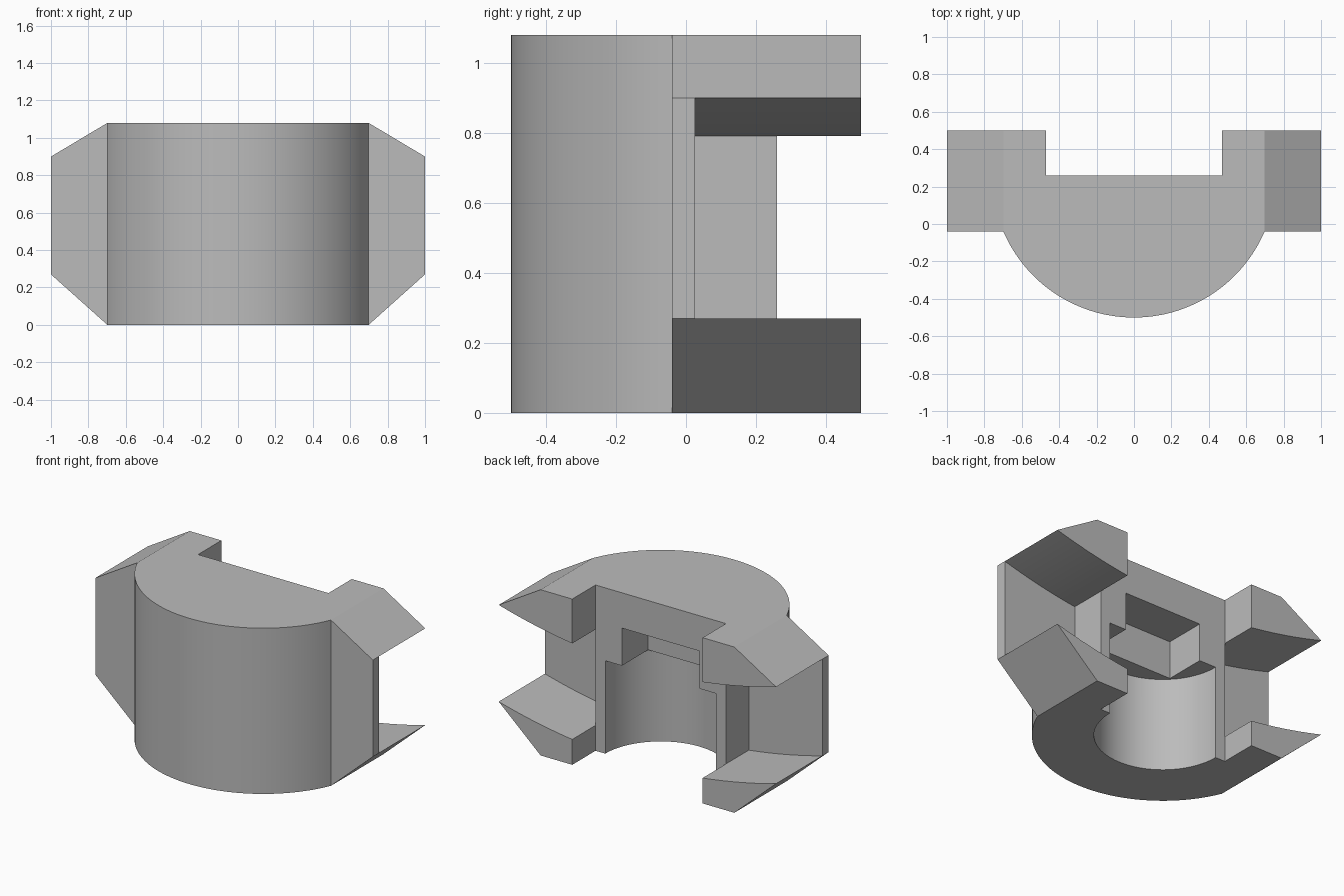
import bpy, bmesh
from math import sin, cos, asin, pi
from mathutils import Vector

cube = bpy.data.objects.get("Cube")
if cube:
    bpy.data.objects.remove(cube, do_unlink=True)

grey = bpy.data.materials.new("plain grey")
grey.use_nodes = True
colour = (0.5, 0.5, 0.5, 1)
grey.diffuse_color = colour
grey.node_tree.nodes["Principled BSDF"].inputs["Base Color"].default_value = colour

HEIGHT = 1.08
BACK = 0.26       # back plane of the core, also the arc centre
RADIUS = 0.76
STEP = 0.47       # half width of the core
SHOULDER = -0.04  # front plane of the wings


def prism(name, outline, low, high, axis="z"):
    """Extrude a flat outline along z (outline x, y) or along y (outline x, z)."""
    def place(a, b, h):
        return Vector((a, b, h) if axis == "z" else (a, h, b))
    bm = bmesh.new()
    face = bm.faces.new([bm.verts.new(place(a, b, low)) for a, b in outline])
    out = bmesh.ops.extrude_face_region(bm, geom=[face])
    verts = [v for v in out["geom"] if isinstance(v, bmesh.types.BMVert)]
    bmesh.ops.translate(bm, verts=verts, vec=place(0, 0, high - low))
    bmesh.ops.recalc_face_normals(bm, faces=bm.faces)
    mesh = bpy.data.meshes.new(name)
    bm.to_mesh(mesh)
    bm.free()
    mesh.materials.append(grey)
    obj = bpy.data.objects.new(name, mesh)
    bpy.context.collection.objects.link(obj)
    return obj


def carve(target, tool, operation="DIFFERENCE"):
    """Apply a boolean and discard the tool."""
    mod = target.modifiers.new("carve", "BOOLEAN")
    mod.operation, mod.solver, mod.object = operation, "EXACT", tool
    bpy.context.view_layer.objects.active = target
    bpy.ops.object.modifier_apply(modifier=mod.name)
    bpy.data.objects.remove(tool, do_unlink=True)


def box(name, half, front, back, low, high):
    return prism(name, [(-half, front), (half, front), (half, back), (-half, back)], low, high)


# Plan of the body: round front, square wings, stepped back
limit = asin((BACK - SHOULDER) / RADIUS)
count = 64
arc = []
for i in range(count + 1):
    t = -pi + limit + (pi - 2 * limit) * i / count
    arc.append((RADIUS * cos(t), BACK + RADIUS * sin(t)))
right = [(1, SHOULDER), (1, 0.5), (STEP, 0.5), (STEP, BACK)]
left = [(-x, y) for x, y in reversed(right)]
body = prism("clamp_body", arc + right + left, 0, HEIGHT)

# Slanted wing tops and bottoms
edge = arc[-1][0]
half = [(edge, 0), (1, 0.27), (1, 0.9), (edge, HEIGHT)]
carve(body, prism("wing_slant", half + [(-x, z) for x, z in reversed(half)], -0.6, 0.6, "y"),
      "INTERSECT")

# Wing slots with bowed floors and ceilings
xs = [STEP + (1.1 - STEP) * i / 16 for i in range(17)]
slot = [(x, 0.136 + 0.134 * x * x) for x in xs]
slot += [(x, 0.76 + 0.14 * x * x) for x in reversed(xs)]
for side in (1, -1):
    carve(body, prism("wing_slot", [(side * x, z) for x, z in slot], 0.025, 0.6, "y"))

# Bore from below, and the square pocket above it
circle = [(0.4 * cos(2 * pi * i / 96), BACK + 0.4 * sin(2 * pi * i / 96)) for i in range(96)]
carve(body, prism("bore", circle, -0.1, 0.605))
carve(body, box("pocket", 0.28, -0.01, 0.6, 0.5, 0.85))

body.select_set(True)
bpy.context.view_layer.objects.active = body
bpy.ops.object.shade_smooth_by_angle(angle=pi / 6)
